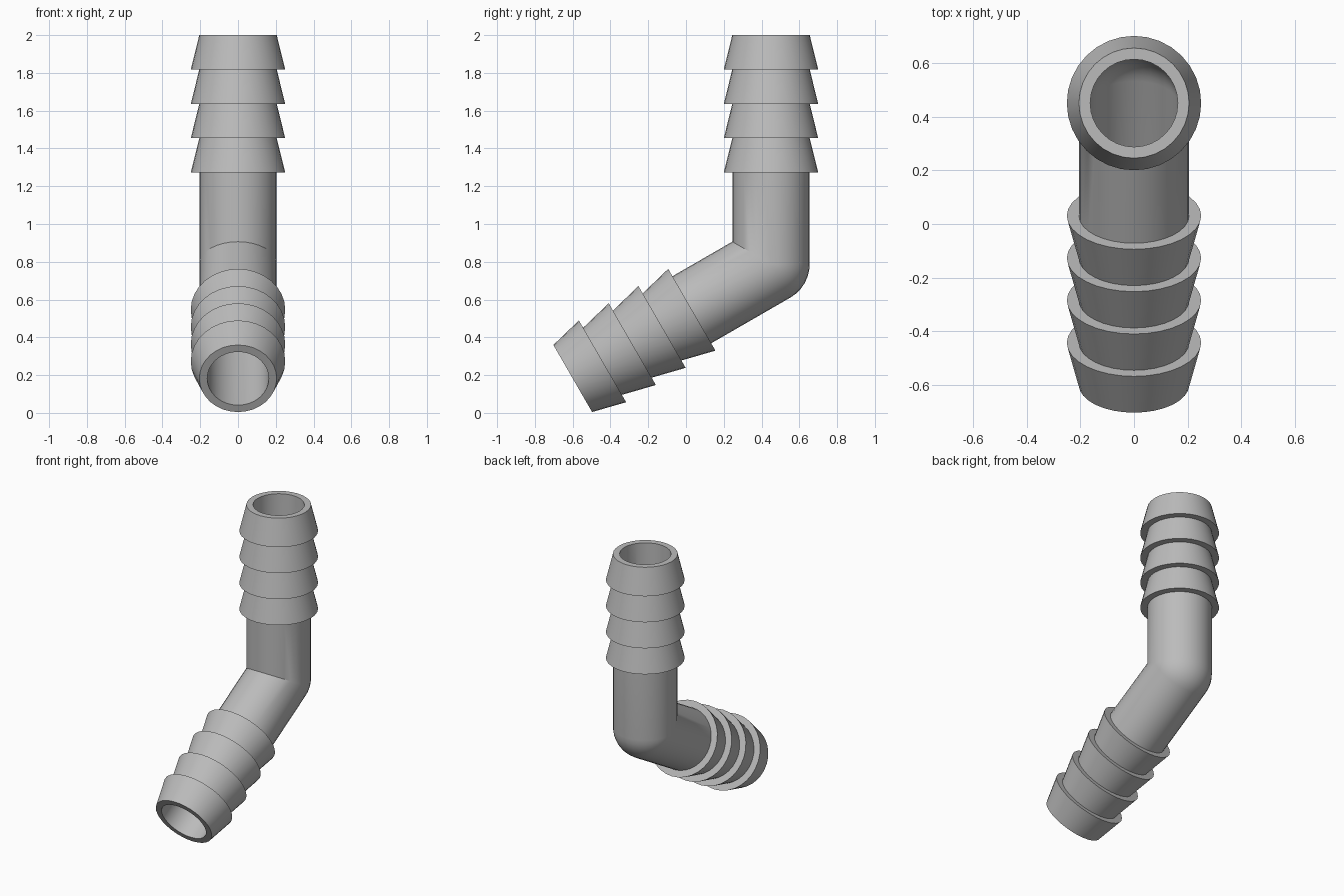
import bpy, bmesh
from math import cos, sin, pi, radians
from mathutils import Vector, Matrix

cube = bpy.data.objects.get("Cube")
if cube:
    bpy.data.objects.remove(cube, do_unlink=True)

TUBE, BARB, BORE = 0.205, 0.25, 0.163      # radii
LENGTH, PITCH, BARBS = 1.212, 0.182, 4     # arm length from the joint
SIDES, BEND = 32, radians(60)
JOINT = Vector((0, 0.45, 0.788))

bm = bmesh.new()


def chain(points):
    verts = [bm.verts.new(p) for p in points]
    return verts + [bm.edges.new(pair) for pair in zip(verts, verts[1:])]


# Upper arm: bore, end ring, then the barbs down to the plain tube
profile = [(BORE, 0), (BORE, LENGTH)]
for i in range(BARBS):
    top = LENGTH - i * PITCH
    profile += [(TUBE, top), (BARB, top - PITCH)]
profile += [(TUBE, LENGTH - BARBS * PITCH), (TUBE, 0)]
bmesh.ops.spin(bm, geom=chain([(r, 0, z) for r, z in profile]), cent=(0, 0, 0),
               axis=(0, 0, 1), angle=2 * pi, steps=SIDES, use_duplicate=False)
bmesh.ops.remove_doubles(bm, verts=bm.verts, dist=0.0005)

# Mitre the arm at the inside of the bend
normal = Vector((0, sin(BEND / 2), cos(BEND / 2)))
bmesh.ops.bisect_plane(bm, geom=bm.verts[:] + bm.edges[:] + bm.faces[:], dist=0.0001,
                       plane_co=(0, 0, 0), plane_no=normal, clear_inner=True)

# Lower arm: the upper arm reflected in the mitre plane
copy = bmesh.ops.duplicate(bm, geom=bm.verts[:] + bm.edges[:] + bm.faces[:])["geom"]
mirror = Matrix.Scale(-1, 4, normal)
bmesh.ops.transform(bm, matrix=mirror,
                    verts=[g for g in copy if isinstance(g, bmesh.types.BMVert)])

# Rounded outside of the bend, for the outer wall and the bore
for radius in (TUBE, BORE):
    arc = [(radius * cos(2 * pi * k / SIDES), radius * sin(2 * pi * k / SIDES), 0)
           for k in range(SIDES // 2 + 1)]
    bmesh.ops.spin(bm, geom=chain(arc), cent=(0, 0, 0), axis=(1, 0, 0),
                   angle=-BEND, steps=6, use_duplicate=False)

bmesh.ops.remove_doubles(bm, verts=bm.verts, dist=0.0005)
loose = [e for e in bm.edges if not e.link_faces]
bmesh.ops.delete(bm, geom=loose, context='EDGES')
bmesh.ops.recalc_face_normals(bm, faces=bm.faces)
bmesh.ops.translate(bm, verts=bm.verts, vec=JOINT)

mesh = bpy.data.meshes.new("barbed_elbow")
bm.to_mesh(mesh)
bm.free()
elbow = bpy.data.objects.new("barbed_elbow", mesh)
bpy.context.collection.objects.link(elbow)

# Single grey finish
grey = bpy.data.materials.new("plain_grey")
grey.use_nodes = True
colour = (0.5, 0.5, 0.5, 1)
grey.diffuse_color = colour
grey.node_tree.nodes["Principled BSDF"].inputs["Base Color"].default_value = colour
mesh.materials.append(grey)

bpy.ops.object.select_all(action='DESELECT')
elbow.select_set(True)
bpy.context.view_layer.objects.active = elbow
bpy.ops.object.shade_smooth_by_angle(angle=radians(30))
